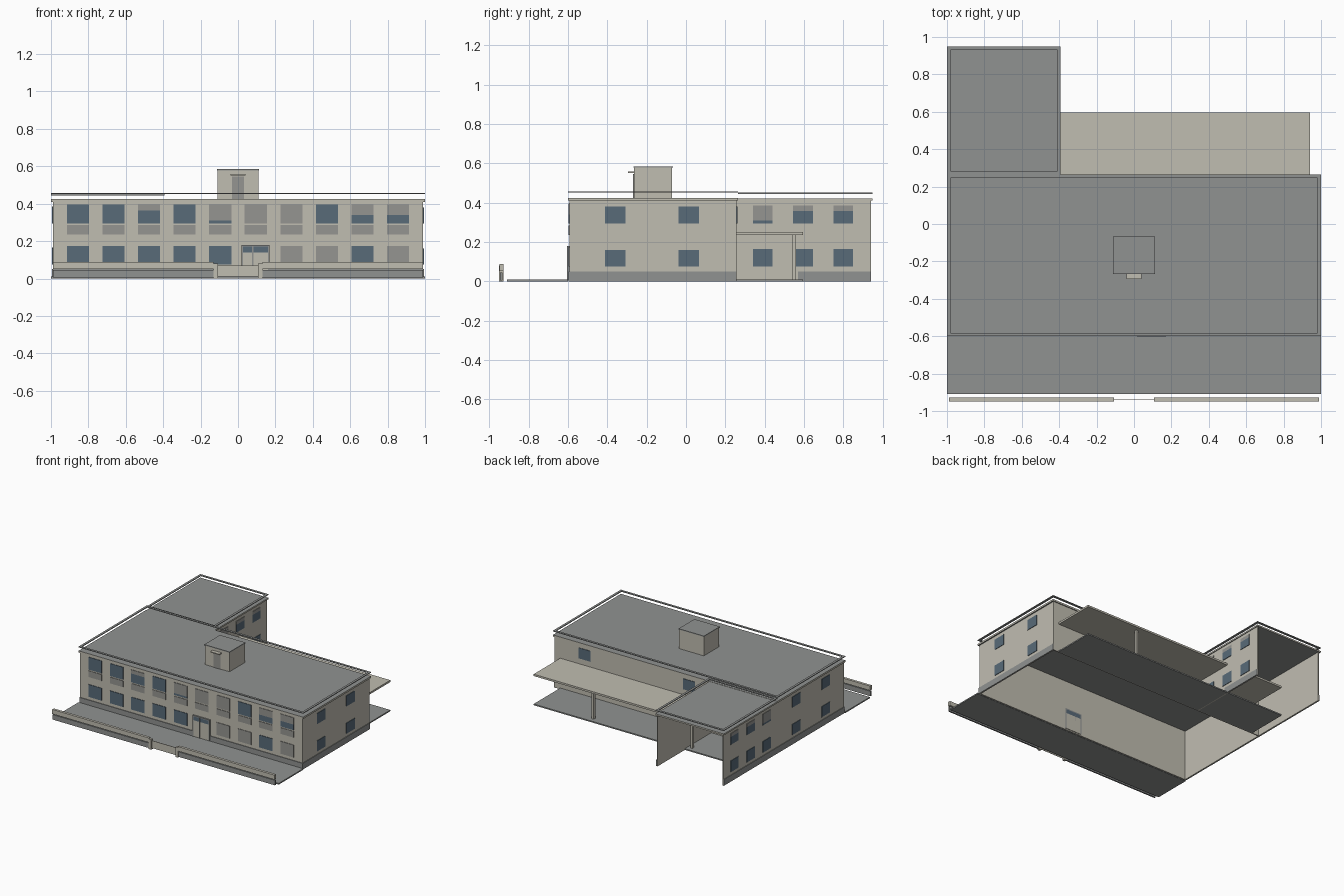
import bpy, bmesh

if "Cube" in bpy.data.objects:
    bpy.data.objects.remove(bpy.data.objects["Cube"], do_unlink=True)


def material(name, rgb):
    m = bpy.data.materials.new(name)
    m.use_nodes = True
    col = (*rgb, 1)
    m.diffuse_color = col
    bsdf = m.node_tree.nodes["Principled BSDF"]
    bsdf.inputs["Base Color"].default_value = col
    bsdf.inputs["Roughness"].default_value = 0.9
    return m


beige = material("beige plaster", (0.53, 0.51, 0.44))
grey = material("grey concrete", (0.28, 0.29, 0.285))
blue = material("blue glass", (0.098, 0.145, 0.19))
blind = material("grey blind", (0.30, 0.30, 0.285))


def box(name, x, y, z, mat, cap=None):
    """Box from ranges; cap recolours the faces that point up or down."""
    lo, hi = zip(x, y, z)
    bm = bmesh.new()
    bmesh.ops.create_cube(bm, size=1)
    for v in bm.verts:
        v.co = [lo[i] if v.co[i] < 0 else hi[i] for i in range(3)]
    bm.normal_update()
    if cap:
        for f in bm.faces:
            f.material_index = int(abs(f.normal.z) > 0.5)
    me = bpy.data.meshes.new(name)
    bm.to_mesh(me)
    bm.free()
    me.materials.append(mat)
    if cap:
        me.materials.append(cap)
    ob = bpy.data.objects.new(name, me)
    bpy.context.collection.objects.link(ob)
    return ob


def ring(name, x, y, z, w, mat):
    """Open rectangular frame made of four bars."""
    for i in (0, 1):
        s = w if i == 0 else -w
        box(name + "_side", sorted((x[i], x[i] + s)), y, z, mat)
        box(name + "_end", (x[0] + w, x[1] - w), sorted((y[i], y[i] + s)), z, mat)


def plate(name, axis, wall, out, centre, width, z, mat):
    """Thin plate lying on a wall that is square to the given axis."""
    depth = sorted((wall - out * 0.002, wall + out * 0.004))
    span = (centre - width / 2, centre + width / 2)
    if axis == "y":
        box(name, span, depth, z, mat)
    else:
        box(name, depth, span, z, mat)


def window(axis, wall, out, centre, width, z, shade=0.0):
    """Glass with a blind drawn down over a share of its height."""
    split = z[1] - shade * (z[1] - z[0])
    if shade < 1:
        plate("window_glass", axis, wall, out, centre, width, (z[0], split), blue)
    if shade > 0:
        plate("window_blind", axis, wall, out, centre, width, (split, z[1]), blind)


# Main block walls, open underneath
W, T, H = 0.99, 0.008, 0.41
FRONT, BACK, END, WING = -0.593, 0.258, 0.94, -0.398
box("front_wall", (-W, W), (FRONT, FRONT + T), (0, H), beige)
box("back_wall", (-W, W), (BACK - T, BACK), (0, H), beige)
box("left_wall", (W - T, W), (FRONT, BACK), (0, H), beige)
box("right_wall", (-W, T - W), (FRONT, END), (0, H), beige)
box("wing_inner_wall", (WING - T, WING), (BACK, END), (0, H), beige)

# Plinth strips
P = (0, 0.05)
box("front_plinth", (-W - 0.005, W + 0.005), (FRONT - 0.005, FRONT), P, grey)
box("left_plinth", (W, W + 0.005), (FRONT, BACK), P, grey)
box("right_plinth", (-W - 0.005, -W), (FRONT, END), P, grey)
box("wing_plinth", (WING, WING + 0.005), (0.57, END), P, grey)

# Roofs with floating edge rails
box("main_roof", (-1, 1), (-0.6, 0.265), (H, 0.424), beige, grey)
box("wing_roof", (-1, -0.392), (0.265, 0.948), (H, 0.422), beige, grey)
ring("main_roof_rail", (-1, 1), (-0.6, 0.265), (0.452, 0.458), 0.018, grey)
ring("wing_roof_rail", (-1, -0.392), (0.265, 0.948), (0.445, 0.451), 0.018, grey)

# Front windows: two rows of ten, the entrance replaces one below
upper_shades = [0, 0, 0.3, 0, 0.85, 1, 1, 0, 0.55, 0.55]
lower_shades = [0, 0, 0, 0, 0, None, 1, 1, 0, 1]
for i, (up, low) in enumerate(zip(upper_shades, lower_shades)):
    cx = -0.855 + i * 0.19
    window("y", FRONT, -1, cx, 0.118, (0.295, 0.395), up)
    plate("window_panel", "y", FRONT, -1, cx, 0.118, (0.235, 0.285), blind)
    if low is not None:
        window("y", FRONT, -1, cx, 0.118, (0.075, 0.175), low)

# Side windows on both ends of the main block
for cy in (-0.36, 0.015):
    for z in ((0.075, 0.16), (0.295, 0.38)):
        for s in (-1, 1):
            window("x", s * W, s, cy, 0.104, z)

# Wing windows on both long sides
for cy, shade in ((0.39, 0.85), (0.595, 0.3), (0.80, 0.3)):
    for wall, out in ((-W, -1), (WING, 1)):
        window("x", wall, out, cy, 0.1, (0.075, 0.165), 0)
        window("x", wall, out, cy, 0.1, (0.295, 0.385), shade)

# Back windows above the canopy
for cx in (-0.21, 0.72):
    window("y", BACK, 1, cx, 0.104, (0.295, 0.38))

# Entrance: frame, transom and two door leaves, set through the wall
DY = (FRONT - 0.008, FRONT + T + 0.004)
box("door_transom", (0.025, 0.162), DY, (0.14, 0.172), blue)
for cx in (0.022, 0.078, 0.165):
    box("door_post", (cx - 0.004, cx + 0.004), (DY[0] - 0.003, DY[1]), (0.01, 0.178), grey)
box("door_head", (0.018, 0.169), (DY[0] - 0.003, DY[1]), (0.172, 0.18), grey)
box("door_leaves", (0.025, 0.162), DY, (0.01, 0.14), beige)

# Stair tower with its door and small hood
box("roof_tower", (-0.11, 0.11), (-0.265, -0.07), (0.42, 0.578), beige)
box("tower_roof", (-0.113, 0.113), (-0.268, -0.067), (0.578, 0.585), grey)
plate("tower_door", "y", -0.265, -1, 0, 0.062, (0.424, 0.545), blind)
box("tower_door_hood", (-0.04, 0.04), (-0.295, -0.265), (0.551, 0.558), beige)

# Rear canopy, its posts and paving
box("rear_canopy", (-0.92, 0.94), (BACK, 0.595), (0.235, 0.25), beige)
box("rear_paving", (-0.92, 0.94), (BACK, 0.595), (0, 0.01), grey)
for cx in (-0.44, 0.44):
    box("canopy_post", (cx - 0.01, cx + 0.01), (0.54, 0.56), (0.01, 0.235), beige)

# Front paving and low boundary wall with gate piers
box("front_paving", (-1, 1), (-0.91, -0.6), (0, 0.01), grey)
for s in (-1, 1):
    span = sorted((s * 0.13, s * 0.99))
    box("boundary_base", span, (-0.945, -0.932), (0.005, 0.045), grey)
    box("boundary_rail", span, (-0.949, -0.928), (0.052, 0.088), beige)
    box("gate_pier", sorted((s * 0.108, s * 0.13)), (-0.95, -0.927), (0, 0.08), beige)
box("gate_panel", (-0.108, 0.108), (-0.941, -0.937), (0.01, 0.07), beige)
